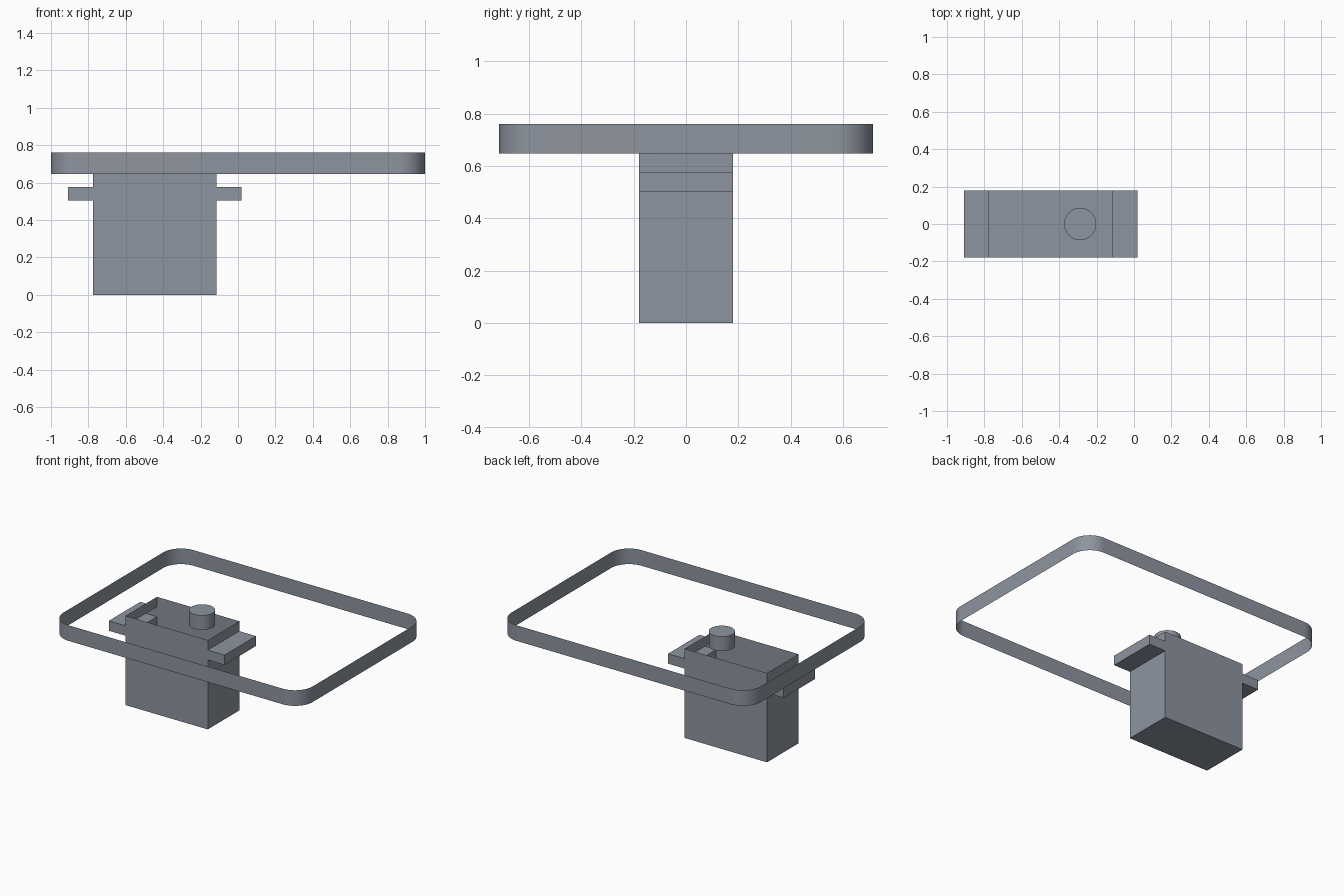
import bpy, bmesh, math
from mathutils import Vector

cube = bpy.data.objects.get("Cube")
if cube:
    bpy.data.objects.remove(cube, do_unlink=True)

grey = bpy.data.materials.new("slate_grey")
grey.use_nodes = True
colour = (0.27, 0.30, 0.35, 1)
grey.diffuse_color = colour
grey.node_tree.nodes["Principled BSDF"].inputs["Base Color"].default_value = colour


def sweep(name, outline, offset, start_cap=False, end_cap=False, skip=(), smooth=False):
    """Sweep a closed outline along offset as a thin shell; skip leaves side faces open."""
    bm = bmesh.new()
    a = [bm.verts.new(p) for p in outline]
    b = [bm.verts.new(Vector(p) + Vector(offset)) for p in outline]
    n = len(a)
    for i in range(n):
        if i not in skip:
            j = (i + 1) % n
            bm.faces.new((a[i], a[j], b[j], b[i]))
    if start_cap:
        bm.faces.new(a[::-1])
    if end_cap:
        bm.faces.new(b)
    bmesh.ops.recalc_face_normals(bm, faces=bm.faces)
    mesh = bpy.data.meshes.new(name)
    bm.to_mesh(mesh)
    bm.free()
    mesh.materials.append(grey)
    obj = bpy.data.objects.new(name, mesh)
    bpy.context.collection.objects.link(obj)
    if smooth:
        bpy.ops.object.select_all(action="DESELECT")
        obj.select_set(True)
        bpy.context.view_layer.objects.active = obj
        bpy.ops.object.shade_smooth_by_angle(angle=math.radians(30))
    return obj


def arc(cx, cy, z, r, start, end, steps):
    angles = [math.radians(start + (end - start) * i / steps) for i in range(steps + 1)]
    return [(cx + r * math.cos(t), cy + r * math.sin(t), z) for t in angles]


# Hollow housing with side tabs, open at the top
mid, half, tab, depth = -0.446, 0.33, 0.464, 0.18
top, tab_low, tab_high = 0.647, 0.503, 0.575
side = [(half, 0), (half, tab_low), (tab, tab_low), (tab, tab_high), (half, tab_high), (half, top)]
profile = side + [(-x, z) for x, z in reversed(side)]
sweep("housing", [(mid + x, -depth, z) for x, z in profile], (0, 2 * depth, 0),
      start_cap=True, end_cap=True, skip=(len(side) - 1,))

# Output shaft
sweep("shaft", arc(-0.288, 0, top, 0.086, 0, 360, 48)[:-1], (0, 0, 0.105),
      end_cap=True, smooth=True)

# Thin rounded rectangular band
r, w, d = 0.143, 1.0, 0.714
band = []
for k, (sx, sy) in enumerate([(1, 1), (-1, 1), (-1, -1), (1, -1)]):
    band += arc(sx * (w - r), sy * (d - r), top, r, 90 * k, 90 * k + 90, 16)
sweep("outer_band", band, (0, 0, 0.113), smooth=True)
